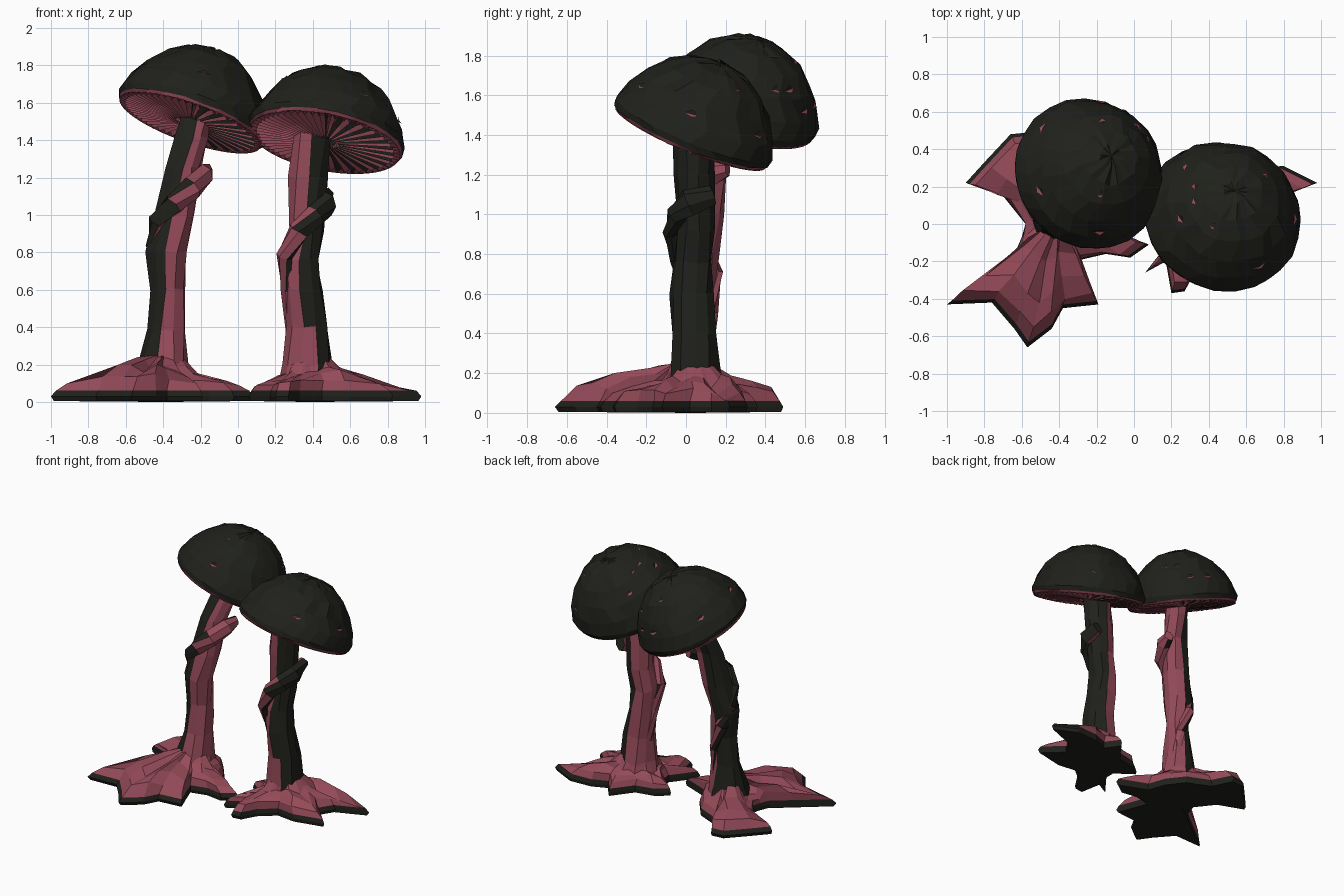
import bpy, math, random
from mathutils import Vector

if "Cube" in bpy.data.objects:
    bpy.data.objects.remove(bpy.data.objects["Cube"])

random.seed(4)


def material(name, rgb):
    m = bpy.data.materials.new(name)
    m.diffuse_color = (*rgb, 1)
    m.use_nodes = True
    m.node_tree.nodes["Principled BSDF"].inputs["Base Color"].default_value = m.diffuse_color
    return m


DARK, PINK = 0, 1
MATS = [material("dark", (0.014, 0.015, 0.011)), material("pink", (0.30, 0.07, 0.10))]


def build(name, verts, faces, pick):
    """Flat shaded mesh; pick(face_index, polygon) gives the material slot."""
    me = bpy.data.meshes.new(name)
    me.from_pydata([tuple(v) for v in verts], [], faces)
    for m in MATS:
        me.materials.append(m)
    me.update()
    for p in me.polygons:
        p.material_index = pick(p.index, p)
    ob = bpy.data.objects.new(name, me)
    bpy.context.collection.objects.link(ob)
    return ob


def bridge(rings, n):
    return [(r * n + i, r * n + (i + 1) % n, (r + 1) * n + (i + 1) % n, (r + 1) * n + i)
            for r in range(rings - 1) for i in range(n)]


def jit(a):
    return Vector([random.uniform(-a, a) for _ in range(3)])


def axis_at(path, z):
    """Point on the stem axis at height z."""
    for a, b in zip(path, path[1:]):
        if z <= b[2]:
            t = (z - a[2]) / (b[2] - a[2])
            return Vector(a[:3]).lerp(Vector(b[:3]), t)
    return Vector(path[-1][:3])


def inner_side(sign):
    # pink on the side facing the other mushroom, dark on the outside
    return lambda i, p: PINK if p.normal.x * sign > 0.0 else DARK


def stem(name, path, sign, n=10):
    verts = []
    for x, y, z, r in path:
        for i in range(n):
            a = 2 * math.pi * i / n + z * 0.25
            verts.append(Vector((x + r * math.cos(a), y + r * math.sin(a), z)) + jit(0.011))
    faces = bridge(len(path), n) + [tuple(range(n))[::-1]]
    build(name, verts, faces, inner_side(sign))


def vine(name, path, keys, sign, n=7):
    """Root winding round the stem; keys are (z, angle, offset, width)."""
    pts, rad = [], []
    for z, ang, off, w in keys:
        d = Vector((math.cos(math.radians(ang)), math.sin(math.radians(ang)), 0))
        pts.append(axis_at(path, z) + d * off)
        rad.append(d)
    verts = []
    for k, p in enumerate(pts):
        t = (pts[min(k + 1, len(pts) - 1)] - pts[max(k - 1, 0)]).normalized()
        side = t.cross(rad[k]).normalized()
        out = side.cross(t)
        w = keys[k][3]
        for i in range(n):
            a = 2 * math.pi * i / n
            verts.append(p + side * w * math.cos(a) + out * w * 0.75 * math.sin(a) + jit(0.006))
    m = len(pts)
    faces = bridge(m, n) + [tuple(range((m - 1) * n, m * n)), tuple(range(n))[::-1]]
    build(name, verts, [f[::-1] for f in faces], inner_side(sign))


def foot(name, cx, cy, outline):
    """Spreading root pad: pink top over a thin dark sole (outline runs anticlockwise)."""
    n = len(outline)
    c = Vector((cx, cy, 0))
    verts = []
    for t, z0, k in ((0, .25, 0), (.25, .075, 1), (.6, .05, 1), (.84, .05, .65), (.95, .06, 0),
                     (1, .03, 0), (.97, 0.005, 0)):
        for x, y, h in outline:
            d = Vector((x - cx, y - cy, 0))
            p = (c + d.normalized() * 0.1).lerp(Vector((x, y, 0)), t)
            p.z = z0 + h * k
            if 0 < t < 0.9:
                p += jit(0.014)
            verts.append(p)
    faces = [f[::-1] for f in bridge(7, n)]
    verts.append(c + Vector((0, 0, 0.0)))
    faces += [(6 * n + (i + 1) % n, 6 * n + i, 7 * n) for i in range(n)]
    build(name, verts, faces, lambda i, p: PINK if i < 4 * n else DARK)


def cap(name, centre, normal, R, H):
    c = Vector(centre)
    q = Vector((0, 0, 1)).rotation_difference(Vector(normal).normalized())
    put = lambda r, a, z: c + q @ Vector((r * math.cos(a), r * math.sin(a), z))
    # dark faceted dome with a pink lip
    n, verts = 24, []
    levels = [(.95, -.09), (.985, -.05), (1, .04), (.93, .27), (.79, .53), (.6, .76), (.37, .92), (.15, .99)]
    for k, (r, z) in enumerate(levels):
        for i in range(n):
            a = 2 * math.pi * (i + 0.5 * (k % 2)) / n
            verts.append(put(R * r, a, H * z) + jit(0.009 if k > 2 else 0.004))
    m = len(levels)
    faces = bridge(m, n)
    verts.append(put(0, 0, H))
    faces += [((m - 1) * n + i, (m - 1) * n + (i + 1) % n, m * n) for i in range(n)]
    build(name + "_dome", verts, faces, lambda i, p: PINK if i < n else DARK)
    # pleated gills under the dome
    g, verts = 112, []
    rings = [(0.96, -0.035, 0), (0.88, -0.03, 0.012), (0.55, -0.02, 0.022), (0.15, -0.03, 0.012)]
    for r, z, amp in rings:
        for i in range(g):
            verts.append(put(R * r, 2 * math.pi * i / g, z + amp * (1 if i % 2 else -1)))
    faces = [f[::-1] for f in bridge(4, g)]
    build(name + "_gills", verts, faces,
          lambda i, p: DARK if i >= g and (i % g) % 4 == 3 else PINK)
    # thin pink cracks lifting off the dome
    verts, faces = [], []
    for k in range(9):
        j, a = random.choice((3, 4, 5)), random.uniform(0, 6.28)
        (r0, z0), (r1, z1) = levels[j], levels[j + 1]
        mid = lambda t, da, lift: put(lift * R * (r0 + (r1 - r0) * t), a + da, lift * H * (z0 + (z1 - z0) * t))
        b = len(verts)
        verts += [mid(.4, -.1, 1.0), mid(.5, .1, 1.0), mid(.3, .02, 1.02), mid(.65, 0, 1.02)]
        faces += [(b, b + 2, b + 1), (b, b + 1, b + 3)]
    build(name + "_cracks", verts, faces, lambda i, p: PINK if i % 2 == 0 else DARK)


# Left mushroom
left_path = [(-.40, .04, .03, .17), (-.40, .04, .2, .135), (-.385, .05, .38, .105), (-.37, .06, .6, .09),
             (-.38, .06, .8, .108), (-.335, .08, 1.0, .108), (-.29, .12, 1.25, .092),
             (-.25, .19, 1.42, .085), (-.22, .25, 1.56, .085)]
stem("left_stem", left_path, 1)
vine("left_vine", left_path,
     [(1.23, 35, .16, .04), (1.21, 5, .11, .07), (1.14, -50, .10, .065), (1.06, -100, .10, .06),
      (.96, -150, .10, .055), (.84, -195, .09, .05), (.70, -245, .09, .05), (.5, -300, .08, .045),
      (.3, -325, .09, .04)], 1)
left_outline = [
    (.08, -.11, .05), (-.15, -.02, .1), (-.2, .12, .1), (-.3, .25, .08), (-.48, .33, .1),
    (-.56, .49, .07), (-.66, .48, .12), (-.8, .33, .1), (-.9, .22, .04), (-.7, .15, .08),
    (-.58, .0, .07), (-.6, -.07, .07), (-.63, -.14, .12), (-.78, -.26, .13), (-1.0, -.43, .06),
    (-.76, -.42, .15), (-.64, -.56, .14), (-.57, -.66, .12), (-.44, -.56, .14), (-.38, -.45, .13),
    (-.19, -.43, .08), (-.24, -.3, .1), (-.28, -.19, .1), (-.15, -.16, .1), (-.02, -.18, .07)]
foot("left_foot", -.40, .04, left_outline)
cap("left_cap", (-.245, .265, 1.525), (.35, .29, 1), .415, .385)

# Right mushroom
right_path = [(.38, .05, .03, .17), (.375, .045, .2, .13), (.37, .04, .4, .118), (.35, .03, .6, .108),
              (.33, .035, .76, .10), (.36, .045, .92, .092), (.375, .04, 1.2, .105), (.40, .04, 1.46, .105)]
stem("right_stem", right_path, -1)
vine("right_vine", right_path,
     [(1.1, 42, .14, .05), (1.06, -10, .11, .075), (1.0, -60, .11, .065), (.91, -105, .125, .06),
      (.78, -140, .11, .055), (.6, -175, .085, .05), (.38, -200, .085, .04)], -1)
right_outline = [
    (.98, .22, .04), (.8, .31, .09), (.62, .3, .12), (.5, .25, .1), (.42, .36, .08),
    (.3, .2, .08), (.15, .17, .08), (.06, .1, .05), (.2, 0, .08), (.2, -.08, .09),
    (.06, -.26, .05), (.17, -.2, .08), (.2, -.37, .08), (.27, -.36, .08), (.33, -.25, .09),
    (.45, -.15, .09), (.6, -.17, .12), (.83, -.12, .07), (.68, .02, .1), (.75, .13, .09)]
foot("right_foot", .38, .05, right_outline)
cap("right_cap", (.472, .035, 1.42), (.20, .41, 1), .425, .375)
